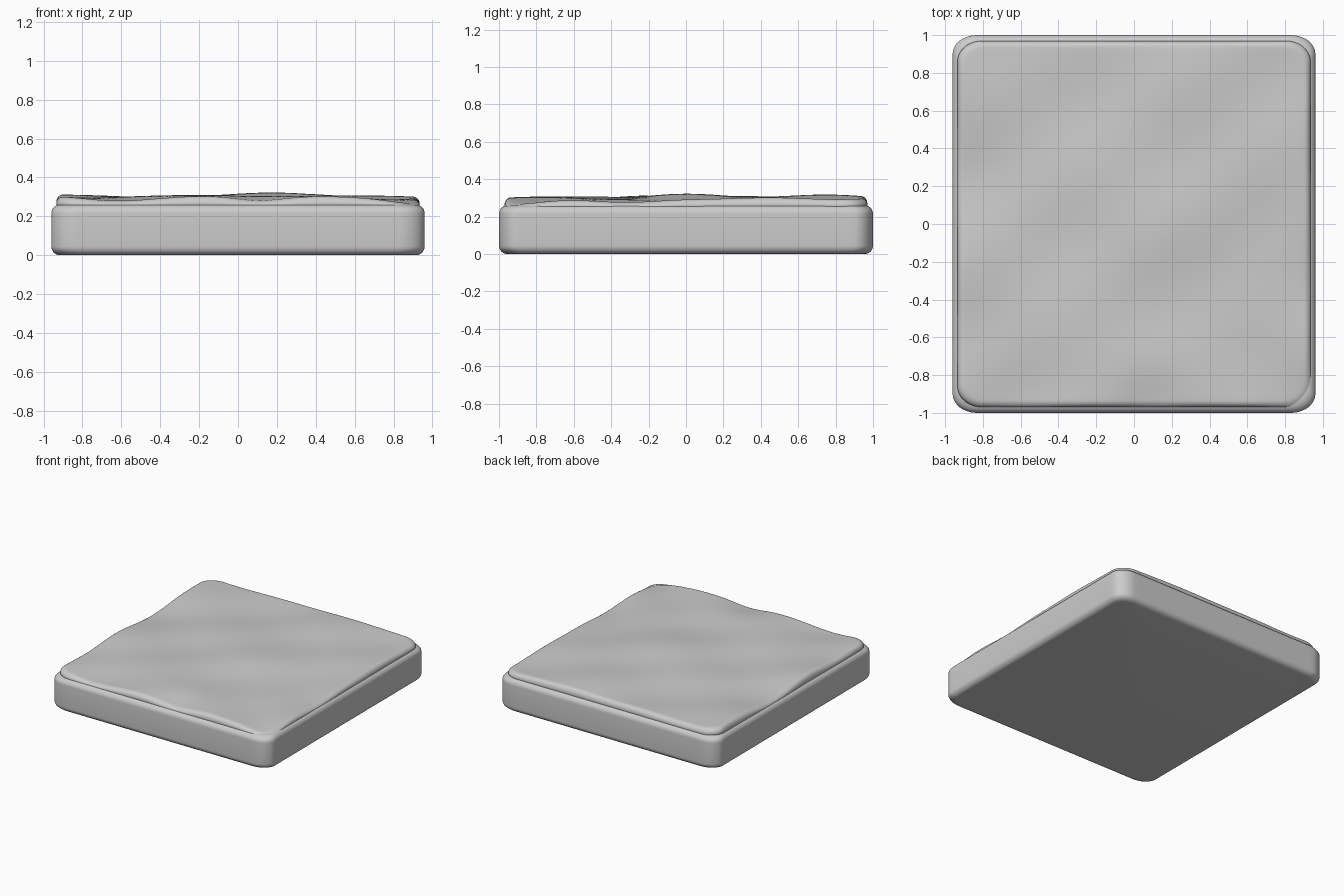
import bpy, bmesh, math

cube = bpy.data.objects.get("Cube")
if cube:
    bpy.data.objects.remove(cube, do_unlink=True)

fabric = bpy.data.materials.new("light_grey_fabric")
fabric.use_nodes = True
fabric.diffuse_color = (0.6, 0.6, 0.6, 1)
fabric.node_tree.nodes["Principled BSDF"].inputs["Base Color"].default_value = (0.6, 0.6, 0.6, 1)


def outline(hx, hy, rx, ry, straight=40, arc=10):
    """Rounded rectangle, evenly divided along its sides and corners."""
    corners = []
    for i, (sx, sy) in enumerate([(1, 1), (-1, 1), (-1, -1), (1, -1)]):
        angles = [math.pi / 2 * (i + k / arc) for k in range(arc + 1)]
        corners.append([(sx * (hx - rx) + rx * math.cos(a),
                         sy * (hy - ry) + ry * math.sin(a)) for a in angles])
    pts = []
    for i, arc_pts in enumerate(corners):
        (ax, ay), (bx, by) = arc_pts[-1], corners[(i + 1) % 4][0]
        pts += arc_pts
        pts += [(ax + (bx - ax) * k / straight, ay + (by - ay) * k / straight)
                for k in range(1, straight)]
    return pts


def slab(name, hx, hy, rx, ry, profile, wave=None):
    """Loft rings of (inset, height) and close both ends."""
    bm = bmesh.new()
    rings = []
    for inset, z in profile:
        fx, fy = (hx - inset) / hx, (hy - inset) / hy
        ring = []
        for x, y in outline(hx, hy, rx, ry):
            px, py = x * fx, y * fy
            ring.append(bm.verts.new((px, py, wave(px, py, z) if wave else z)))
        rings.append(ring)
    for low, high in zip(rings, rings[1:]):
        for i in range(len(low)):
            j = (i + 1) % len(low)
            bm.faces.new((low[i], low[j], high[j], high[i]))
    bm.faces.new(rings[0][::-1])
    bm.faces.new(rings[-1])
    mesh = bpy.data.meshes.new(name)
    bm.to_mesh(mesh)
    bm.free()
    mesh.materials.append(fabric)
    obj = bpy.data.objects.new(name, mesh)
    bpy.context.collection.objects.link(obj)
    bpy.ops.object.select_all(action="DESELECT")
    obj.select_set(True)
    bpy.context.view_layer.objects.active = obj
    bpy.ops.object.shade_smooth_by_angle(angle=math.radians(50))
    return obj


def rounded(r, z, start, end, steps=8):
    """Quarter-round profile about the height z."""
    angles = [math.radians(start + (end - start) * k / steps) for k in range(steps + 1)]
    return [(r - r * math.cos(a), z + r * math.sin(a)) for a in angles]


# Firm base with rounded edges
slab("mattress_base", 0.96, 1.0, 0.13, 0.1,
     rounded(0.045, 0.045, -90, 0) + rounded(0.045, 0.215, 0, 90))

# Soft dents and swells of the top: x, y, width, height
SWELLS = [(0.15, 0.1, 0.3, 0.02), (-0.9, 0.85, 0.2, 0.015), (0.25, 0.9, 0.25, 0.015),
          (-0.2, -0.75, 0.18, 0.012), (0.4, -0.85, 0.15, 0.008), (0.95, -0.95, 0.17, -0.035),
          (-0.65, -0.95, 0.15, -0.015), (0.1, -0.95, 0.12, -0.02), (0.93, -0.3, 0.17, -0.02),
          (-0.93, 0.3, 0.2, -0.015), (0.6, -0.3, 0.18, -0.01), (-0.9, -0.3, 0.18, 0.01)]


def rumple(x, y, z):
    h = 0.004 * math.sin(7 * x - 9 * y) + 0.003 * math.sin(5 * x + 8 * y + 1)
    for cx, cy, w, a in SWELLS:
        h += a * math.exp(-((x - cx) ** 2 + (y - cy) ** 2) / (2 * w * w))
    return z + h * max(0, min(1, (z - 0.23) / 0.06))


# Rumpled soft layer on top
crown = [(0.03 + 0.9 * k / 32, 0.297) for k in range(1, 33)]
slab("soft_topper", 0.935, 0.97, 0.13, 0.11,
     [(0.01, 0.23)] + rounded(0.035, 0.262, -20, 90) + crown, rumple)
